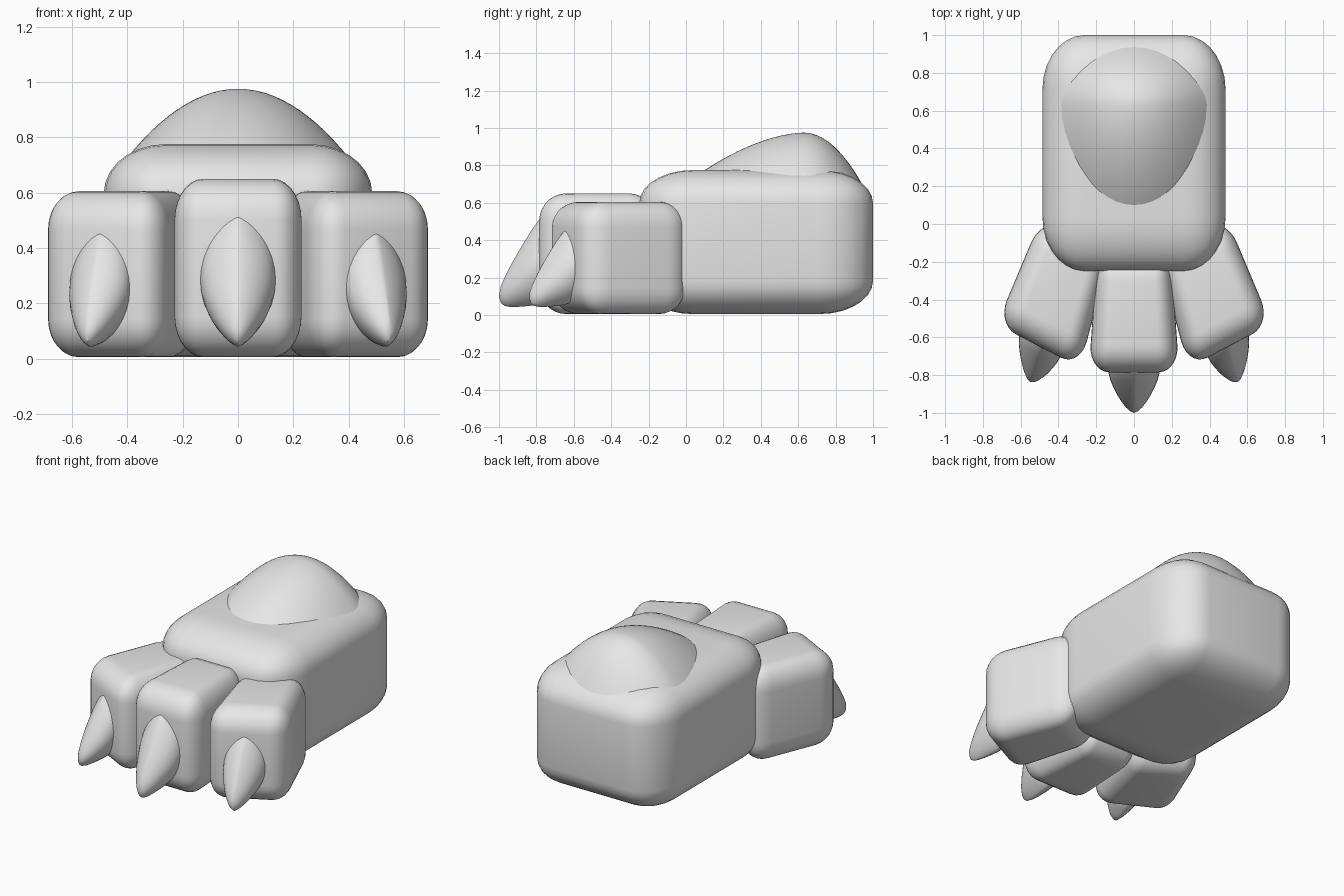
import bpy, bmesh, math
from mathutils import Vector

cube = bpy.data.objects.get("Cube")
if cube:
    bpy.data.objects.remove(cube)

grey = bpy.data.materials.new("plain_grey")
grey.use_nodes = True
grey.diffuse_color = (0.8, 0.8, 0.8, 1)
grey.node_tree.nodes["Principled BSDF"].inputs["Base Color"].default_value = (0.8, 0.8, 0.8, 1)


def finish(bm, name):
    bmesh.ops.recalc_face_normals(bm, faces=bm.faces)
    mesh = bpy.data.meshes.new(name)
    bm.to_mesh(mesh)
    bm.free()
    mesh.materials.append(grey)
    obj = bpy.data.objects.new(name, mesh)
    bpy.context.collection.objects.link(obj)
    bpy.ops.object.select_all(action='DESELECT')
    obj.select_set(True)
    bpy.context.view_layer.objects.active = obj
    bpy.ops.object.shade_smooth_by_angle(angle=math.radians(40))
    return obj


def rounded_block(name, plan, bottom, top, rounding=0.23):
    """Rounded unit cube stretched over a four-cornered plan:
    front a, front b, back a, back b."""
    bm = bmesh.new()
    bmesh.ops.create_cube(bm, size=1)
    bmesh.ops.bevel(bm, geom=bm.edges[:], offset=rounding, segments=7,
                    profile=0.5, affect='EDGES')
    fa, fb, ba, bb = [Vector(p) for p in plan]
    for v in bm.verts:
        u, w, h = v.co + Vector((0.5, 0.5, 0.5))
        p = fa.lerp(fb, u).lerp(ba.lerp(bb, u), w)
        v.co = (p.x, p.y, bottom + h * (top - bottom))
    return finish(bm, name)


def loft(name, rings, tip):
    """Skin between rings of points, closed by a tip point."""
    bm = bmesh.new()
    loops = [[bm.verts.new(p) for p in ring] for ring in rings]
    n = len(loops[0])
    end = bm.verts.new(tip)
    bm.faces.new(loops[0])
    for i in range(n):
        j = (i + 1) % n
        for a, b in zip(loops, loops[1:]):
            bm.faces.new((a[i], a[j], b[j], b[i]))
        bm.faces.new((loops[-1][i], loops[-1][j], end))
    return finish(bm, name)


# Claw stations: reach forward, half width, top, bottom
STATIONS = [(-0.09, 0.14, 0.6, 0.09), (0, 0.136, 0.51, 0.055), (0.04, 0.126, 0.455, 0.05),
            (0.08, 0.109, 0.39, 0.046), (0.12, 0.089, 0.323, 0.043),
            (0.155, 0.067, 0.26, 0.043), (0.185, 0.044, 0.2, 0.049),
            (0.205, 0.023, 0.155, 0.064)]


def claw(name, base, across, forward, height):
    base, across, forward = Vector(base), Vector(across), Vector(forward)

    def place(u, f, z):
        p = base + across * u + forward * f
        return (p.x, p.y, z * height + 0.045 * (1 - height))

    rings = []
    for f, w, top, bottom in STATIONS:
        ring = []
        for k in range(32):
            a = math.tau * k / 32
            c, s = math.cos(a), math.sin(a)
            u = w * math.copysign(abs(c) ** 1.45, c)
            ring.append(place(u, f, (top + bottom) / 2 + s * (top - bottom) / 2))
        rings.append(ring)
    return loft(name, rings, place(0, 0.215, 0.1))


# Foot body
rounded_block("foot_body", [(-0.485, -0.25), (0.485, -0.25), (-0.485, 1), (0.485, 1)], 0.005, 0.775)

# Ankle dome, its peak set toward the back
dome = []
for i in range(14, 0, -1):
    drop = 0.3 * (i / 14) ** 2
    ring = []
    for k in range(48):
        a = math.tau * k / 48
        x, y = math.cos(a), math.sin(a)
        reach = 0.32 * (drop / 0.29) ** 0.5 if y > 0 else 0.53 * (drop / 0.2) ** 0.58
        ring.append((x * (drop / 1.55) ** 0.5, 0.63 + y * reach, 0.975 - drop))
    dome.append(ring)
loft("ankle_dome", dome, (0, 0.63, 0.975))

# Middle toe and claw
rounded_block("middle_toe", [(-0.24, -0.785), (0.24, -0.785), (-0.195, -0.16), (0.195, -0.16)], 0.005, 0.65)
claw("middle_claw", (0, -0.785), (1, 0), (0, -1), 1)

# Splayed outer toes and claws
for side, s in (("left", 1), ("right", -1)):
    rounded_block(side + "_toe", [(s * 0.727, -0.531), (s * 0.287, -0.76),
                                  (s * 0.491, 0.03), (s * 0.126, -0.16)], 0.005, 0.605)
    claw(side + "_claw", (s * 0.5, -0.65), (s * 0.8, 0.41), (s * 0.23, -0.87), 0.87)
